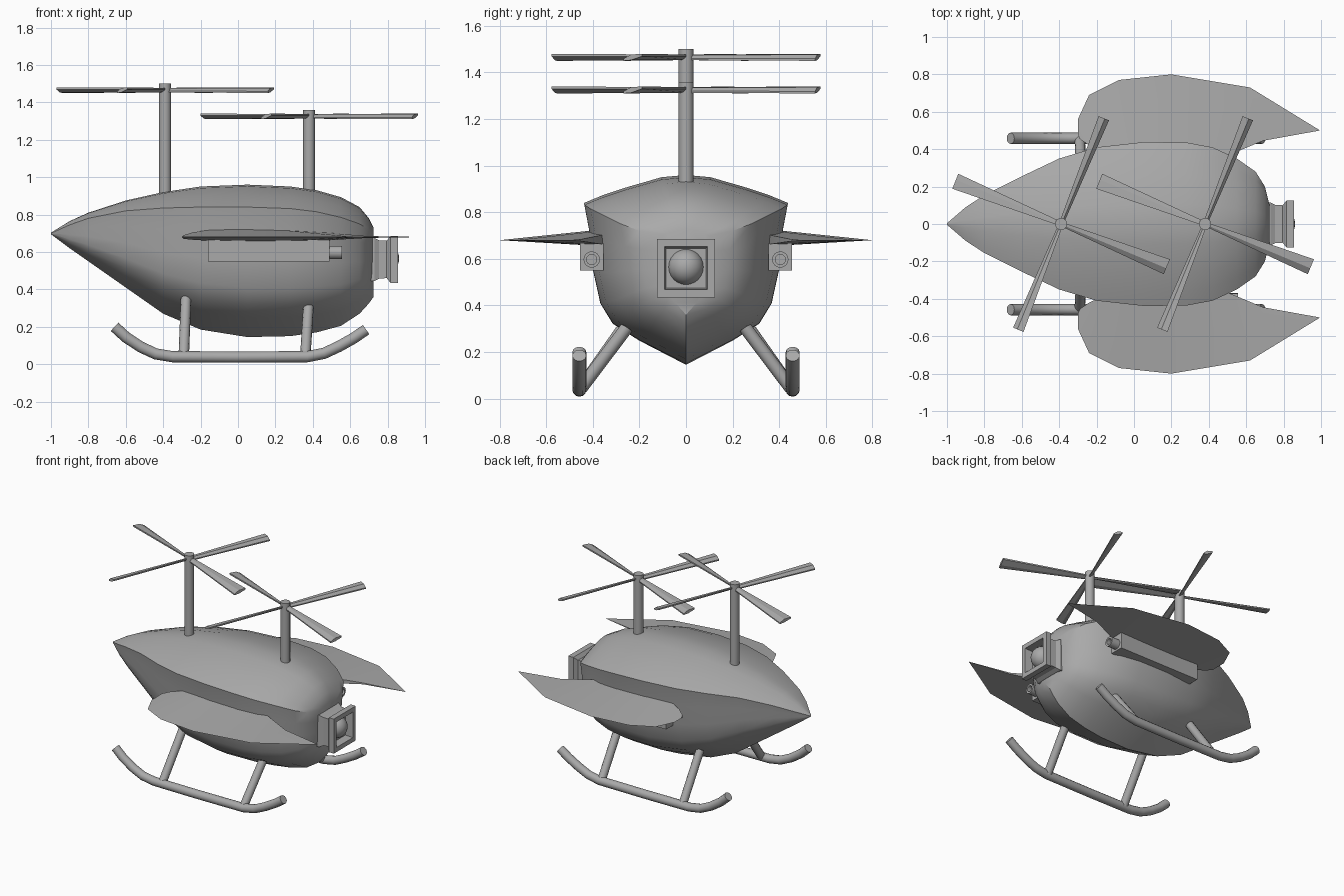
import bpy, bmesh, math
from mathutils import Vector

if "Cube" in bpy.data.objects:
    bpy.data.objects.remove(bpy.data.objects["Cube"])

grey = bpy.data.materials.new("grey")
grey.diffuse_color = (0.4, 0.4, 0.4, 1)
grey.use_nodes = True
grey.node_tree.nodes["Principled BSDF"].inputs["Base Color"].default_value = grey.diffuse_color


def finish(name, bm, smooth=None):
    bmesh.ops.recalc_face_normals(bm, faces=bm.faces)
    me = bpy.data.meshes.new(name)
    bm.to_mesh(me)
    bm.free()
    me.materials.append(grey)
    ob = bpy.data.objects.new(name, me)
    bpy.context.collection.objects.link(ob)
    if smooth:
        bpy.ops.object.select_all(action='DESELECT')
        ob.select_set(True)
        bpy.context.view_layer.objects.active = ob
        bpy.ops.object.shade_smooth_by_angle(angle=math.radians(smooth))
    return ob


def loft(name, rings, smooth=None):
    """Skin closed rings of equal length and cap both ends."""
    bm = bmesh.new()
    vs = [[bm.verts.new(p) for p in r] for r in rings]
    n = len(vs[0])
    for a, b in zip(vs, vs[1:]):
        for i in range(n):
            bm.faces.new((a[i], a[(i + 1) % n], b[(i + 1) % n], b[i]))
    bm.faces.new(vs[0])
    bm.faces.new(vs[-1])
    return finish(name, bm, smooth)


def tube(name, pts, r, n=12):
    """Round rod along a path."""
    pts = [Vector(p) for p in pts]
    rings = []
    for i, p in enumerate(pts):
        d = (pts[min(i + 1, len(pts) - 1)] - pts[max(i - 1, 0)]).normalized()
        ref = Vector((0, 1, 0)) if abs(d.y) < 0.9 else Vector((1, 0, 0))
        u = d.cross(ref).normalized()
        v = d.cross(u)
        rings.append([p + r * (u * math.cos(t) + v * math.sin(t))
                      for t in (2 * math.pi * k / n for k in range(n))])
    return loft(name, rings, 35)


def box(name, x0, x1, y0, y1, z0, z1):
    return loft(name, [[(x, y0, z0), (x, y1, z0), (x, y1, z1), (x, y0, z1)]
                       for x in (x0, x1)])


# Fuselage: x, ridge half width, crown z, ridge z, keel z
stations = [(-1, .004, .703, .70, .695), (-.9, .09, .765, .745, .62),
            (-.8, .155, .81, .78, .55), (-.6, .255, .875, .82, .41),
            (-.4, .35, .92, .835, .27), (-.2, .41, .95, .84, .185),
            (.05, .438, .96, .84, .145), (.28, .436, .95, .832, .15),
            (.42, .41, .93, .815, .17), (.55, .35, .893, .785, .205),
            (.65, .28, .84, .75, .27), (.70, .20, .78, .72, .325),
            (.725, .10, .73, .70, .36)]
crown = [(0, 1), (.24, .92), (.6, .54), (.82, .27)]
belly = [(1, 0), (.94, .2), (.91, .42), (.84, .62), (.72, .745), (.46, .85), (0, 1)]
rings = []
for x, w, top, ridge, keel in stations:
    half = [(w * u, ridge + (top - ridge) * v) for u, v in crown]
    half += [(w * u, ridge - (ridge - keel) * v) for u, v in belly]
    full = half + [(-y, z) for y, z in half[-2:0:-1]]
    rings.append([(x, y, z) for y, z in full])
loft("fuselage", rings, 33)

# Square tail nozzle with a recessed mouth and dome
corners = ((-1, -1), (1, -1), (1, 1), (-1, 1))
nozzle = ((.66, .115), (.73, .115), (.755, .102), (.795, .1),
          (.815, .125), (.855, .125), (.855, .092), (.80, .085))
loft("tail_nozzle", [[(x, a * h, .56 + b * h) for a, b in corners] for x, h in nozzle])
bm = bmesh.new()
bmesh.ops.create_uvsphere(bm, u_segments=20, v_segments=12, radius=.077)
bmesh.ops.translate(bm, verts=bm.verts, vec=(.785, 0, .565))
finish("nozzle_dome", bm, 40)

# Wings: outer edge (x, y) paired with root (x, y, top z, bottom z)
outer = [(-.3, .48), (-.3, .56), (-.24, .69), (-.08, .77), (.2, .8), (.62, .73), (.995, .5)]
root = [(-.29, .455, .69, .67), (-.24, .42, .705, .665), (-.15, .38, .718, .66),
        (0, .37, .725, .655), (.2, .37, .72, .655), (.45, .345, .705, .66),
        (.69, .445, .685, .675)]
skid_path = [(-.66, .2), (-.6, .145), (-.52, .092), (-.44, .055), (-.35, .04), (0, .038),
             (.37, .04), (.46, .058), (.54, .095), (.62, .14), (.685, .185)]
barrel = ((.47, .035), (.555, .035), (.555, .022), (.52, .022))

for s, side in ((1, "left"), (-1, "right")):
    bm = bmesh.new()
    edge = [bm.verts.new((x, s * y, .68)) for x, y in outer]
    upper = [bm.verts.new((x, s * y, zt)) for x, y, zt, zb in root]
    lower = [bm.verts.new((x, s * y, zb)) for x, y, zt, zb in root]
    for i in range(len(edge) - 1):
        for r in (upper, lower):
            bm.faces.new((r[i], r[i + 1], edge[i + 1], edge[i]))
        bm.faces.new((upper[i], upper[i + 1], lower[i + 1], lower[i]))
    for i in (0, -1):
        bm.faces.new((upper[i], lower[i], edge[i]))
    finish("wing_" + side, bm, 30)

    # Pod and barrel under the wing
    y0, y1 = sorted((s * .355, s * .455))
    box("pod_" + side, -.16, .49, y0, y1, .55, .665)
    angles = [k * math.pi / 8 for k in range(16)]
    loft("barrel_" + side, [[(x, s * .405 + r * math.cos(a), .597 + r * math.sin(a))
                             for a in angles] for x, r in barrel], 35)

    # Landing skid with two struts
    tube("skid_" + side, [(x, s * .458, z) for x, z in skid_path], .03)
    tube("front_strut_" + side, [(-.278, s * .235, .35), (-.29, s * .45, .045)], .028)
    tube("rear_strut_" + side, [(.378, s * .235, .33), (.36, s * .45, .045)], .028)

# Rotors: mast and four tapered, pitched blades
for name, mx, zb, zt in (("front", -.39, 1.465, 1.5), ("rear", .38, 1.325, 1.36)):
    tube(name + "_mast", [(mx, 0, .88), (mx, 0, zt)], .032, 16)
    for k in range(4):
        a = math.radians(68 + 90 * k)
        d = Vector((math.cos(a), math.sin(a), 0))
        n = Vector((-math.sin(a), math.cos(a), 0))
        w = .03 if k % 2 == 0 else .043
        c = Vector((mx, 0, zb))
        rings = []
        for dist, hw, h in ((.015, .012, .012), (.61, w, .015)):
            section = ((-hw, -h), (-hw * .2, -h * .8), (hw, h * .3),
                       (hw, h), (-hw * .2, h * .8), (-hw, -h * .4))
            rings.append([c + d * dist + n * u + Vector((0, 0, v)) for u, v in section])
        loft(f"{name}_blade_{k + 1}", rings)
